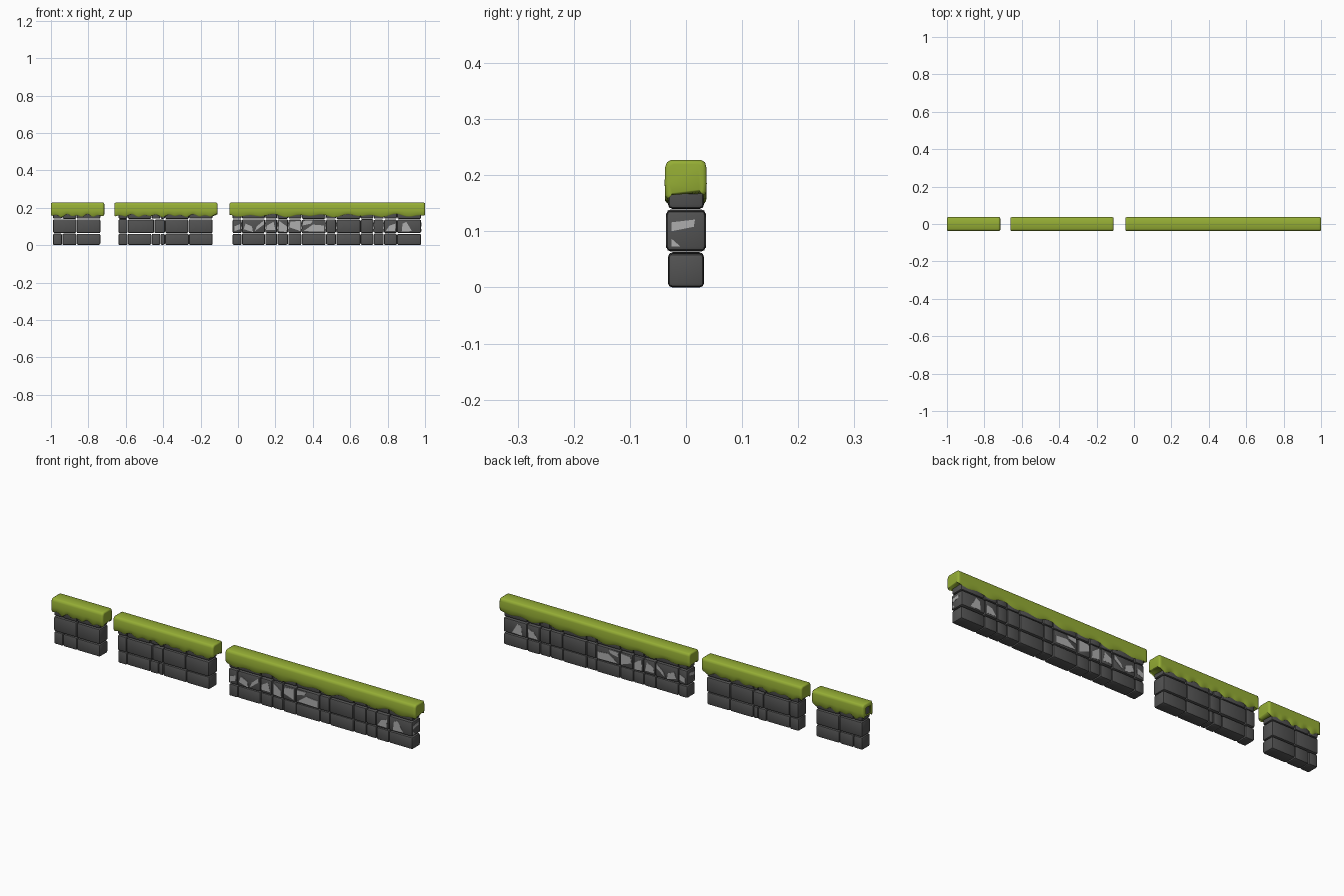
import bpy, bmesh, math, random
from mathutils import Vector

if "Cube" in bpy.data.objects:
    bpy.data.objects.remove(bpy.data.objects["Cube"])

random.seed(4)


def material(name, col):
    m = bpy.data.materials.new(name)
    m.diffuse_color = (*col, 1)
    m.use_nodes = True
    m.node_tree.nodes["Principled BSDF"].inputs["Base Color"].default_value = m.diffuse_color
    return m


STONE = material("dark_stone", (0.085, 0.085, 0.085))
PALE = material("pale_stone", (0.42, 0.42, 0.42))
MOSS = material("moss_green", (0.30, 0.42, 0.035))


def finish(bm, name, mat, angle=40):
    bmesh.ops.recalc_face_normals(bm, faces=bm.faces)
    me = bpy.data.meshes.new(name)
    bm.to_mesh(me)
    bm.free()
    ob = bpy.data.objects.new(name, me)
    bpy.context.collection.objects.link(ob)
    me.materials.append(mat)
    bpy.ops.object.select_all(action='DESELECT')
    ob.select_set(True)
    bpy.context.view_layer.objects.active = ob
    bpy.ops.object.shade_smooth_by_angle(angle=math.radians(angle))
    return ob


# one rounded block added to a wall mesh
def block(bm, x0, x1, hy, z0, z1):
    tmp = bmesh.new()
    bmesh.ops.create_cube(tmp, size=1)
    for v in tmp.verts:
        v.co = Vector(((x0 + x1) / 2 + v.co.x * (x1 - x0), v.co.y * 2 * hy,
                       (z0 + z1) / 2 + v.co.z * (z1 - z0)))
    bmesh.ops.bevel(tmp, geom=tmp.edges[:], offset=0.007, segments=2,
                    profile=0.5, affect='EDGES')
    me = bpy.data.meshes.new("tmp_block")
    tmp.to_mesh(me)
    tmp.free()
    bm.from_mesh(me)
    bpy.data.meshes.remove(me)


# courses of blocks: bottom, middle and the top course under the moss
def stones(name, bottom, middle):
    bm = bmesh.new()
    for xs, z0, z1, hy in ((bottom, 0.0, 0.063, 0.031),
                           (middle, 0.064, 0.139, 0.034),
                           (bottom, 0.140, 0.205, 0.031)):
        for a, b in zip(xs, xs[1:]):
            block(bm, a + 0.001, b - 0.001, hy + random.uniform(-.001, .001),
                  z0 + random.uniform(0, .002), z1 - random.uniform(0, .003))
    finish(bm, name, STONE, 30)


# moss cap: cross-section swept along x, with a wavy dripping hem
def moss(name, x0, x1, period, depth, open_left=False):
    bm = bmesh.new()
    n = round((x1 - x0) / 0.008)
    ph = [random.uniform(0, 6.28) for _ in range(4)]

    def hem(x, s):
        k = 2 * math.pi / period
        w = 0.6 * math.sin(k * x + ph[s]) + 0.4 * math.sin(k * 0.57 * x + ph[2 + s])
        return 0.158 + depth * w

    def ring(x, sc=1.0):
        f, b = hem(x, 0), hem(x, 1)
        prof = [(-0.030, f + 0.006), (-0.033, f), (-0.037, f + 0.005),
                (-0.038, 0.185), (-0.0375, 0.213), (-0.034, 0.223), (-0.027, 0.227),
                (0.027, 0.227), (0.034, 0.223), (0.0365, 0.213), (0.037, 0.185),
                (0.036, b + 0.005), (0.032, b), (0.029, b + 0.006)]
        return [bm.verts.new((x, y * sc, 0.19 + (z - 0.19) * sc)) for y, z in prof]

    rings = [ring(x0, 0.5 if open_left else 0.8), ring(x0 + 0.001, 0.92)]
    rings += [ring(x0 + 0.006 + (x1 - x0 - 0.012) * i / n) for i in range(n + 1)]
    rings += [ring(x1 - 0.001, 0.92), ring(x1, 0.8)]
    m = len(rings[0])
    for p, q in zip(rings, rings[1:]):
        for i in range(m):
            j = (i + 1) % m
            bm.faces.new((p[i], p[j], q[j], q[i]))
    bm.faces.new(rings[-1])
    if not open_left:
        bm.faces.new(rings[0])
    finish(bm, name, MOSS, 60)


# short wall
stones("short_wall_stones", [-0.99, -0.94, -0.863, -0.735], [-0.99, -0.863, -0.735])
moss("short_wall_moss", -1.0, -0.715, 0.055, 0.009, open_left=True)

# medium wall
stones("medium_wall_stones",
       [-0.64, -0.59, -0.462, -0.415, -0.39, -0.262, -0.135],
       [-0.64, -0.59, -0.448, -0.39, -0.265, -0.135])
moss("medium_wall_moss", -0.66, -0.11, 0.065, 0.008)

# long wall
LONG = [-0.03, 0.02, 0.145, 0.21, 0.268, 0.34, 0.47, 0.525, 0.655, 0.725,
        0.78, 0.85, 0.98]
stones("long_wall_stones", LONG, LONG)
moss("long_wall_moss", -0.045, 1.0, 0.13, 0.009)

# pale worn patches, cut through so they show on front and back
PATCHES = [
    [(-.02, .075), (.012, .085), (.010, .112), (-.02, .100)],
    [(.03, .085), (.08, .07), (.075, .10), (.04, .115)],
    [(.09, .075), (.138, .11), (.138, .132), (.10, .10)],
    [(.15, .08), (.20, .08), (.19, .125), (.155, .105)],
    [(.216, .075), (.26, .07), (.262, .10), (.22, .13)],
    [(.275, .095), (.333, .075), (.333, .13), (.28, .125)],
    [(.35, .075), (.46, .072), (.46, .105), (.40, .11)],
    [(.345, .105), (.39, .115), (.40, .132), (.35, .13)],
    [(.79, .075), (.84, .075), (.842, .115), (.81, .105)],
    [(.875, .072), (.93, .075), (.90, .125), (.88, .115)],
]


def prism(bm, pts, a, b):
    lo, hi = [bm.verts.new(a(*p)) for p in pts], [bm.verts.new(b(*p)) for p in pts]
    bm.faces.new(lo)
    bm.faces.new(hi)
    for i in range(len(pts)):
        j = (i + 1) % len(pts)
        bm.faces.new((lo[i], lo[j], hi[j], hi[i]))


bm = bmesh.new()
for pts in PATCHES:
    prism(bm, pts, lambda x, z: (x, -0.0353, z), lambda x, z: (x, 0.0353, z))
# patches on the right and left ends of the long wall
for pts in ([(-.026, .10), (.014, .108), (.016, .121), (-.026, .116)],
            [(-.026, .073), (-.010, .073), (-.026, .087)]):
    prism(bm, pts, lambda y, z: (-0.0298, y, z), lambda y, z: (0.9798, y, z))
finish(bm, "long_wall_pale_patches", PALE, 30)
